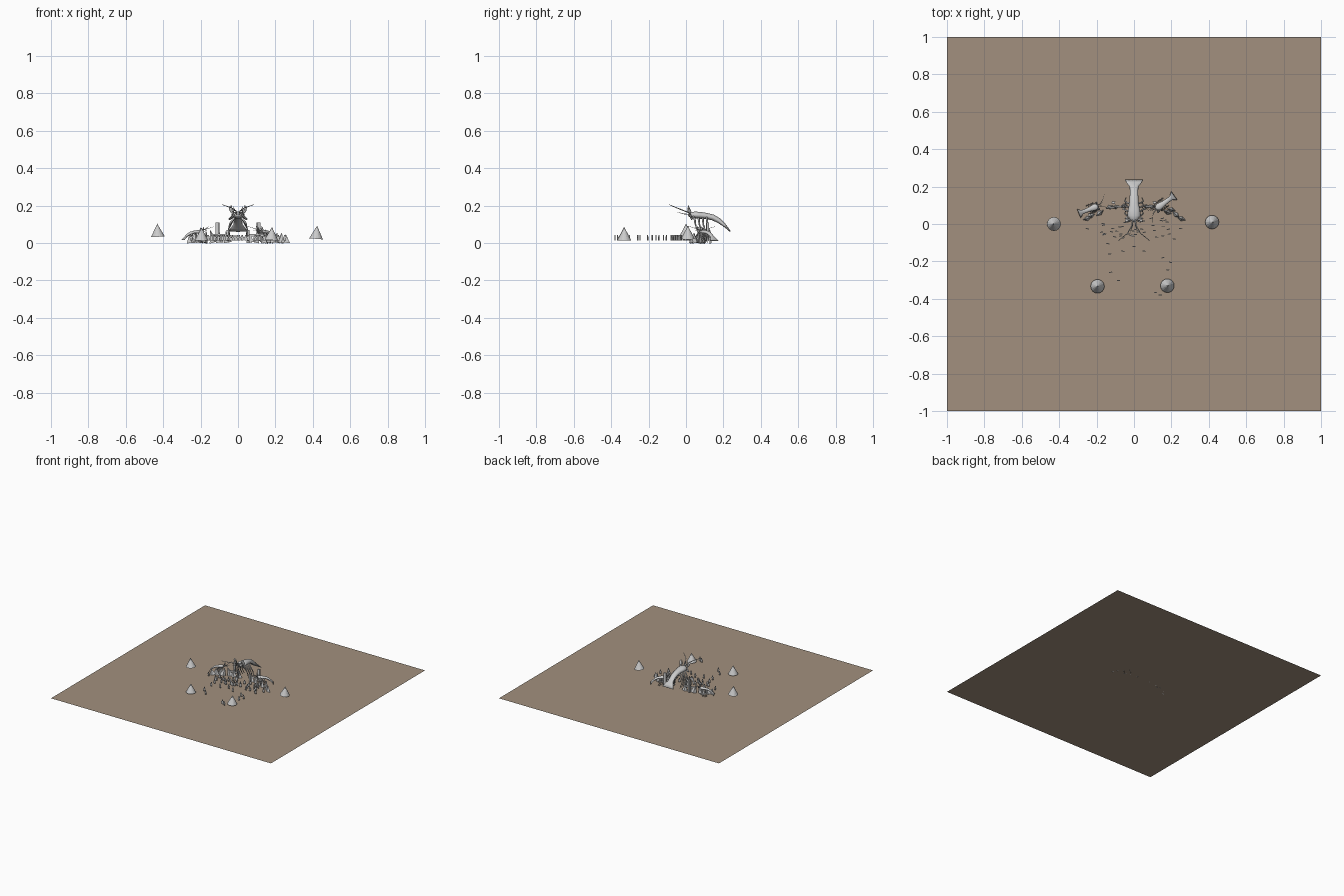
import bpy, bmesh, math, random
from mathutils import Vector, Matrix

if "Cube" in bpy.data.objects:
    bpy.data.objects.remove(bpy.data.objects["Cube"])

random.seed(4)


def finish(name, bm, mat=None, smooth=False):
    bmesh.ops.recalc_face_normals(bm, faces=bm.faces)
    if mat:
        bm.transform(mat)
    me = bpy.data.meshes.new(name)
    bm.to_mesh(me)
    bm.free()
    ob = bpy.data.objects.new(name, me)
    bpy.context.collection.objects.link(ob)
    for p in me.polygons:
        p.use_smooth = smooth
    return ob


def loft(bm, stations, sides):
    """Skin elliptical rings: (x, y, z, half width, half thickness), along the path."""
    pts = [Vector(s[:3]) for s in stations]
    rings = []
    for i, s in enumerate(stations):
        t = (pts[min(i + 1, len(pts) - 1)] - pts[max(i - 1, 0)]).normalized()
        side = t.cross(Vector((0, 0, 1)))
        side = side.normalized() if side.length > 1e-3 else Vector((1, 0, 0))
        up = side.cross(t)
        rings.append([bm.verts.new(pts[i] + side * s[3] * math.cos(a) + up * s[4] * math.sin(a))
                      for a in (math.tau * k / sides for k in range(sides))])
    for a, b in zip(rings, rings[1:]):
        for k in range(sides):
            j = (k + 1) % sides
            bm.faces.new((a[k], a[j], b[j], b[k]))
    bm.faces.new(rings[0])
    bm.faces.new(rings[-1])


def tube(bm, pts, r0, r1, sides=6):
    n = len(pts) - 1
    loft(bm, [(*p, r0 + (r1 - r0) * i / n, r0 + (r1 - r0) * i / n) for i, p in enumerate(pts)], sides)


def creature(name, mat):
    # arched body ending in a flared tail fan
    bm = bmesh.new()
    loft(bm, [(0, 0.010, 0.148, .006, .004), (0, 0.022, 0.150, .020, .014),
              (0, 0.045, 0.150, .036, .018), (0, 0.075, 0.148, .032, .019),
              (0, 0.110, 0.144, .025, .017), (0, 0.145, 0.136, .023, .016),
              (0, 0.175, 0.120, .022, .014), (0, 0.200, 0.100, .024, .010),
              (0, 0.220, 0.080, .040, .006), (0, 0.236, 0.062, .050, .003)], 14)
    finish(name + "_body", bm, mat, True)
    # antennae, raised claws and walking legs, mirrored
    ant, claw, leg = bmesh.new(), bmesh.new(), bmesh.new()
    for s in (-1, 1):
        tube(ant, [(s * .006, .03, .157), (s * .012, -.01, .172),
                   (s * .035, -.05, .188), (s * .085, -.09, .205)], .004, .0015)
        tube(ant, [(s * .005, .025, .153), (s * .008, -.01, .155), (s * .02, -.045, .165)], .003, .001)
        loft(claw, [(s * .022, .045, .145, .006, .006), (s * .045, .030, .128, .006, .006),
                    (s * .022, .022, .150, .007, .006), (s * .036, .018, .170, .012, .007),
                    (s * .040, .014, .188, .009, .005), (s * .036, .012, .203, .001, .001)], 8)
        tube(claw, [(s * .026, .018, .165), (s * .020, .014, .18), (s * .026, .012, .194)], .005, .001)
        for k in range(4):
            y = .045 + k * .022
            tube(leg, [(s * .018, y, .138), (s * .042, y + .004, .105 - k * .004),
                       (s * .050, y + .012, .075), (s * .042, y + .03, .03)], .006, .002)
    finish(name + "_antennae", ant, mat, True)
    finish(name + "_claws", claw, mat, True)
    finish(name + "_legs", leg, mat, True)


def place(x, y, z, deg, s):
    return Matrix.Translation((x, y, z)) @ Matrix.Rotation(math.radians(deg), 4, 'Z') @ Matrix.Scale(s, 4)


def cone(bm, x, y, z, r, h, n, tilt=0, turn=0, flat=1):
    m = (Matrix.Translation((x, y, z + h / 2)) @ Matrix.Rotation(turn, 4, 'Z')
         @ Matrix.Rotation(tilt, 4, 'Y') @ Matrix.Diagonal((1, flat, 1, 1)))
    bmesh.ops.create_cone(bm, cap_ends=True, segments=n, radius1=r, radius2=0, depth=h, matrix=m)


def box(bm, x, y, z, size, turn=0):
    m = (Matrix.Translation((x, y, z + size[2] / 2)) @ Matrix.Rotation(turn, 4, 'Z')
         @ Matrix.Diagonal((*size, 1)))
    bmesh.ops.create_cube(bm, size=1, matrix=m)


# ground sheet
bm = bmesh.new()
bmesh.ops.create_grid(bm, x_segments=1, y_segments=1, size=1)
ground = finish("ground", bm)
if ground.data.polygons[0].normal.z < 0:
    ground.data.flip_normals()
earth = bpy.data.materials.new("earth")
earth.diffuse_color = (0.36, 0.28, 0.21, 1)
earth.use_nodes = True
earth.node_tree.nodes["Principled BSDF"].inputs["Base Color"].default_value = earth.diffuse_color
ground.data.materials.append(earth)

# one large creature and two small ones beside it
creature("large_creature", Matrix.Identity(4))
creature("left_creature", place(-.185, .10, -.015, 112, .5))
creature("right_creature", place(.11, .075, -.022, -54, .55))

# four tents around the field
for i, (x, y, z, tilt) in enumerate([(-.43, 0, .033, -.05), (.42, .01, .022, .08),
                                     (-.195, -.333, .012, 0), (.18, -.33, .015, .05)]):
    bm = bmesh.new()
    cone(bm, x, y, z, .037, .07, 16, tilt)
    finish(f"tent_{i}", bm)

# arc of jagged rock shards behind the crowd
bm = bmesh.new()
for s in (-1, 1):
    for x, y, r, h in [(.06, .095, .022, .06), (.10, .09, .022, .065), (.14, .085, .024, .07),
                       (.175, .065, .026, .065), (.205, .075, .024, .055),
                       (.23, .045, .026, .055), (.255, .028, .026, .045)]:
        cone(bm, s * x, y, .002, r, h, 4, random.uniform(-.35, .35),
             -s * .5 + random.uniform(-.3, .3), .5)
finish("rock_shards", bm)

# upright posts and low rail
bm = bmesh.new()
for s in (-1, 1):
    box(bm, s * .11, .115, .01, (.018, .012, .10), s * .2)
    box(bm, s * .055, .08, .01, (.012, .012, .06), s * .3)
    box(bm, s * .10, .09, .035, (.10, .008, .012), -s * .12)
finish("posts", bm)

# crowd of tiny flat figures
spots = [(-.13, -.16), (-.14, -.105), (-.06, -.145), (0, -.12), (.055, -.145), (.155, -.18),
         (.195, -.205), (.18, -.245), (-.125, -.258), (-.083, -.302), (.115, -.366), (.14, -.38),
         (.215, -.08), (.25, -.025), (-.25, -.025)]
for k in range(40):
    x = random.uniform(-.18, .19)
    spots.append((x, random.uniform(-.075, .035)))
bm = bmesh.new()
for x, y in spots:
    t = random.uniform(-.25, .25)
    box(bm, x, y, .012, (.012, .005, .022), t)
    box(bm, x, y, .026, (.018, .004, .005), t)
    box(bm, x, y, .035, (.006, .005, .009), t)
finish("crowd_figures", bm)
